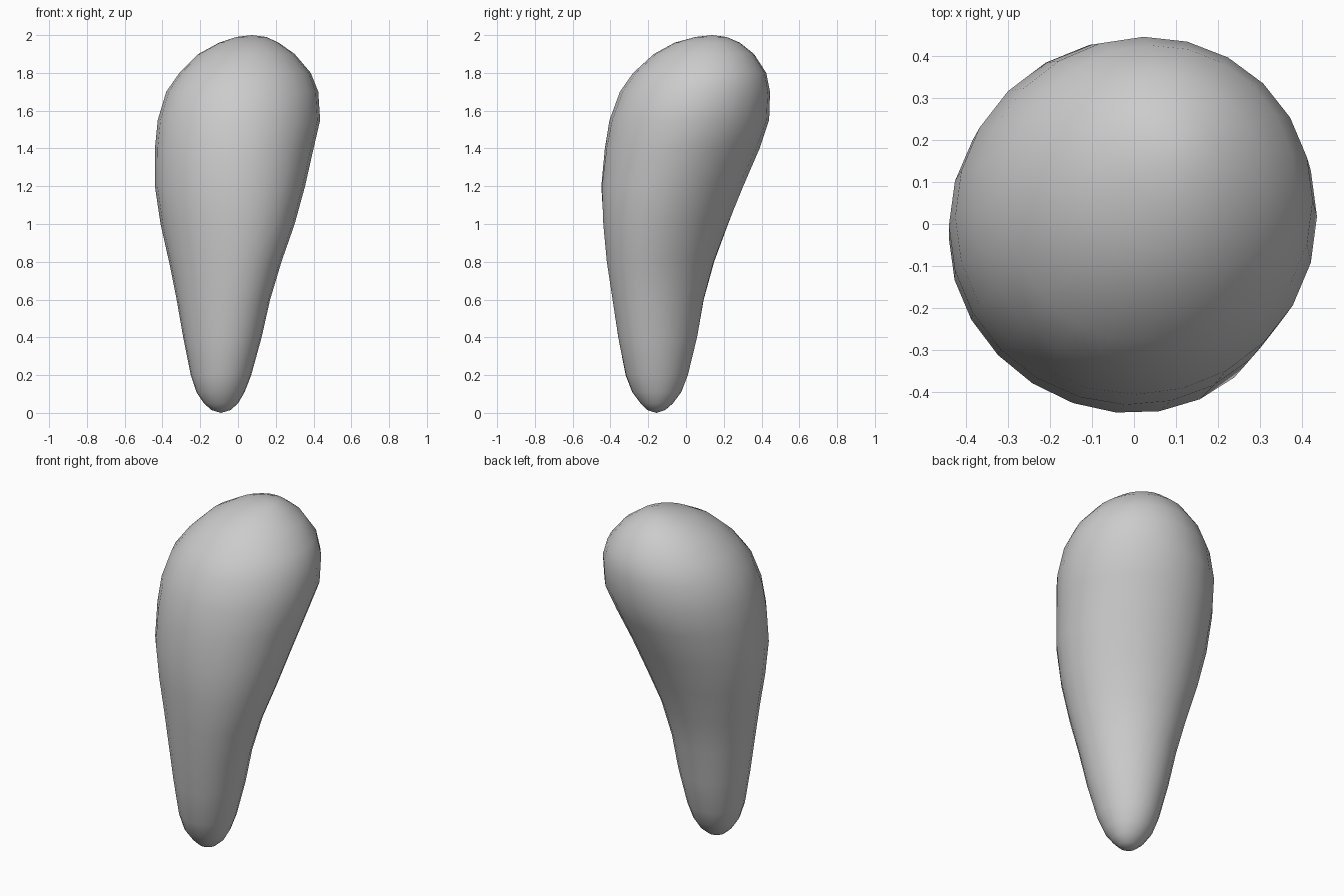
import bpy, bmesh, math

# Cross-sections: height, x min, x max, y min, y max, diagonal squash
SECTIONS = [
    (0.015, -0.14, -0.04, -0.205, -0.11, 0.0),
    (0.05, -0.18, 0.00, -0.24, -0.07, 0.0),
    (0.11, -0.22, 0.035, -0.285, -0.025, -0.03),
    (0.20, -0.25, 0.07, -0.32, 0.01, -0.06),
    (0.40, -0.29, 0.125, -0.36, 0.06, -0.12),
    (0.60, -0.325, 0.17, -0.39, 0.095, -0.16),
    (0.80, -0.365, 0.23, -0.42, 0.15, -0.18),
    (1.00, -0.41, 0.30, -0.44, 0.225, -0.15),
    (1.20, -0.44, 0.355, -0.45, 0.305, -0.10),
    (1.40, -0.44, 0.40, -0.43, 0.39, -0.04),
    (1.55, -0.425, 0.435, -0.405, 0.44, 0.0),
    (1.70, -0.38, 0.425, -0.35, 0.445, 0.02),
    (1.80, -0.31, 0.385, -0.28, 0.425, 0.03),
    (1.90, -0.21, 0.30, -0.17, 0.36, 0.03),
    (1.96, -0.10, 0.215, -0.06, 0.285, 0.0),
    (1.99, -0.01, 0.15, 0.05, 0.215, 0.0),
]
SIDES = 24

# Loft the leaning pear-shaped body through its sections
bm = bmesh.new()
rings = []
for z, x0, x1, y0, y1, r in SECTIONS:
    ring = []
    for i in range(SIDES):
        c, s = (f(2 * math.pi * i / SIDES) for f in (math.cos, math.sin))
        x = (x0 + x1) / 2 + (x1 - x0) / 2 * c
        y = (y0 + y1) / 2 + (y1 - y0) / 2 * (r * c + math.sqrt(1 - r * r) * s)
        ring.append(bm.verts.new((x, y, z)))
    rings.append(ring)
for a, b in zip(rings, rings[1:]):
    for i in range(SIDES):
        j = (i + 1) % SIDES
        bm.faces.new((a[i], a[j], b[j], b[i]))

# Close the rounded tip and crown
tip = bm.verts.new((-0.09, -0.157, 0))
crown = bm.verts.new((0.075, 0.14, 2))
for i in range(SIDES):
    j = (i + 1) % SIDES
    bm.faces.new((tip, rings[0][j], rings[0][i]))
    bm.faces.new((crown, rings[-1][i], rings[-1][j]))
bmesh.ops.recalc_face_normals(bm, faces=bm.faces)
for f in bm.faces:
    f.smooth = True

mesh = bpy.data.meshes.new("pear_body")
bm.to_mesh(mesh)
bm.free()
bpy.context.collection.objects.link(bpy.data.objects.new("pear_body", mesh))
